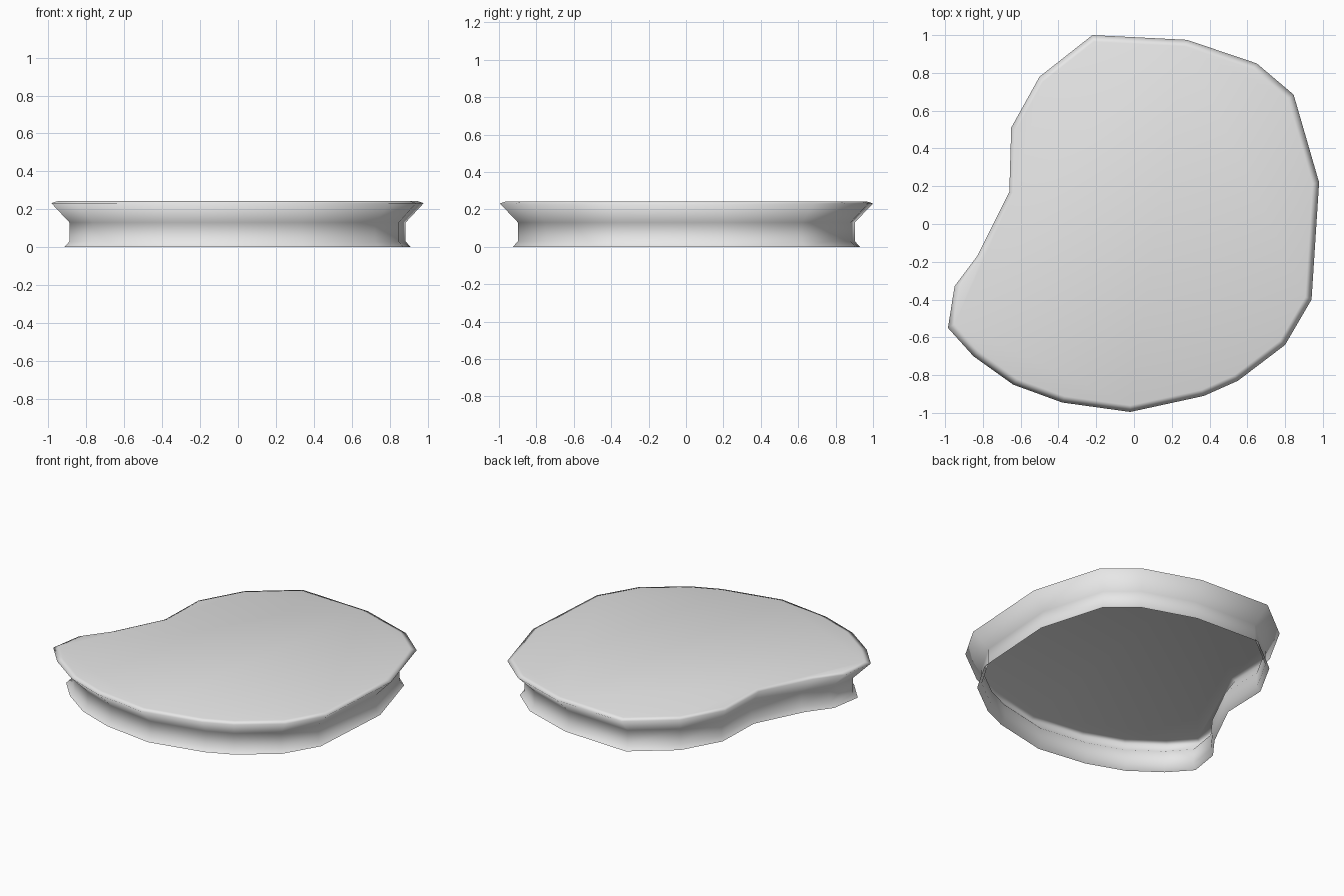
import bpy
import bmesh

cube = bpy.data.objects.get("Cube")
if cube:
    bpy.data.objects.remove(cube, do_unlink=True)

# Rounded, notched outline of the rim, counter-clockwise from above
OUTLINE = [(-0.22, 1.0), (-0.5, 0.78), (-0.65, 0.51), (-0.66, 0.17),
           (-0.83, -0.17), (-0.95, -0.33), (-0.985, -0.55), (-0.85, -0.7),
           (-0.64, -0.85), (-0.38, -0.945), (-0.02, -0.995), (0.37, -0.91),
           (0.55, -0.83), (0.8, -0.64), (0.94, -0.4), (0.98, 0.22),
           (0.845, 0.685), (0.65, 0.85), (0.28, 0.975)]

# Side profile as (outline scale, height): foot, waist, flared rim, top edge
PROFILE = [(0.93, 0.0), (0.903, 0.03), (0.903, 0.13), (1.0, 0.232), (0.965, 0.243)]

grey = bpy.data.materials.new("light_grey")
grey.use_nodes = True
grey.diffuse_color = (0.8, 0.8, 0.8, 1)
grey.node_tree.nodes["Principled BSDF"].inputs["Base Color"].default_value = (0.8, 0.8, 0.8, 1)

# Side wall, open underneath
bm = bmesh.new()
rings = [[bm.verts.new((x * s, y * s, z)) for x, y in OUTLINE] for s, z in PROFILE]
count = len(OUTLINE)
for low, high in zip(rings, rings[1:]):
    for i in range(count):
        j = (i + 1) % count
        bm.faces.new((low[i], low[j], high[j], high[i]))

# Flat top
bm.faces.new(rings[-1])
for face in bm.faces:
    face.smooth = True

mesh = bpy.data.meshes.new("slab")
bm.to_mesh(mesh)
bm.free()
mesh.materials.append(grey)
slab = bpy.data.objects.new("slab", mesh)
bpy.context.collection.objects.link(slab)
